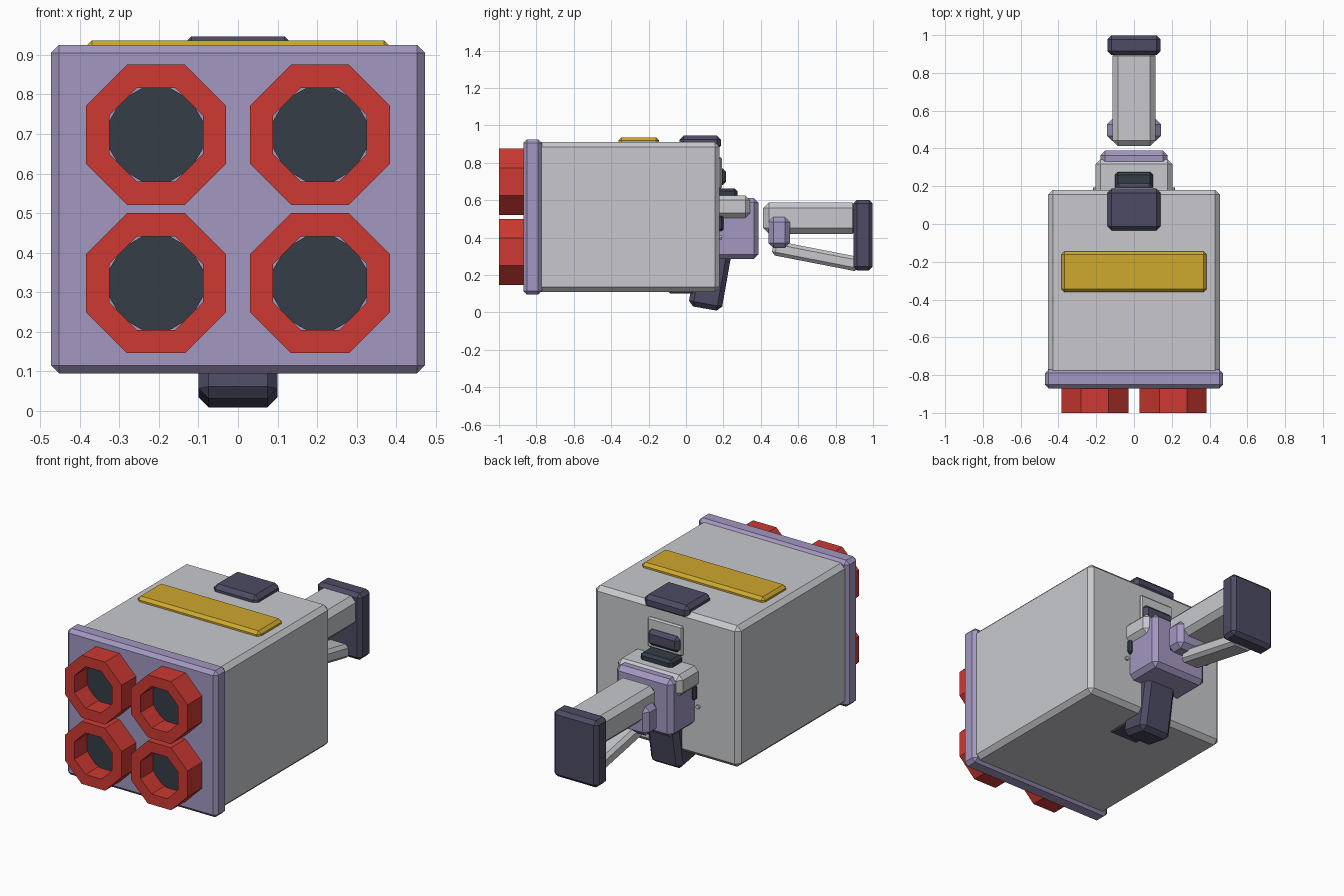
import bpy, bmesh, math
from mathutils import Matrix, Vector

if "Cube" in bpy.data.objects:
    bpy.data.objects.remove(bpy.data.objects["Cube"])


def material(name, r, g, b):
    m = bpy.data.materials.new(name)
    lin = [((c / 255 + 0.055) / 1.055) ** 2.4 for c in (r, g, b)]
    m.diffuse_color = (*lin, 1)
    m.use_nodes = True
    m.node_tree.nodes["Principled BSDF"].inputs["Base Color"].default_value = m.diffuse_color
    return m


GREY = material("light grey", 200, 201, 205)
LILAC = material("lilac", 163, 151, 192)
SLATE = material("dark violet", 77, 75, 99)
RED = material("red", 205, 57, 50)
GOLD = material("gold", 206, 168, 47)
BLACK = material("blue black", 54, 61, 71)


def finish(bm, name, mat):
    bmesh.ops.recalc_face_normals(bm, faces=bm.faces)
    me = bpy.data.meshes.new(name)
    bm.to_mesh(me)
    bm.free()
    me.materials.append(mat)
    ob = bpy.data.objects.new(name, me)
    bpy.context.collection.objects.link(ob)
    return ob


def box(name, mat, x, y, z, bevel=0.02, tilt=0):
    """Chamfered box from (min, max) ranges, tilted about its own x axis."""
    bm = bmesh.new()
    size = Vector((x[1] - x[0], y[1] - y[0], z[1] - z[0]))
    mid = Vector((x[0] + x[1], y[0] + y[1], z[0] + z[1])) / 2
    bmesh.ops.create_cube(bm, size=1, matrix=Matrix.Diagonal(size.to_4d()))
    if bevel:
        bmesh.ops.bevel(bm, geom=bm.edges[:], offset=bevel, segments=1,
                        affect='EDGES')
    bm.transform(Matrix.Translation(mid) @ Matrix.Rotation(math.radians(tilt), 4, 'X'))
    return finish(bm, name, mat)


def ring(name, mat, cx, cz, outer, inner, y0, y1, sides=8):
    """Open faceted tube along y, sized by apothem."""
    bm = bmesh.new()
    k = 1 / math.cos(math.pi / sides)
    loops = []
    for rad, y in ((outer, y0), (outer, y1), (inner, y1), (inner, y0)):
        loops.append([bm.verts.new((cx + rad * k * math.cos((i + .5) * math.tau / sides), y,
                                    cz + rad * k * math.sin((i + .5) * math.tau / sides)))
                      for i in range(sides)])
    for a in range(4):
        p, q = loops[a], loops[(a + 1) % 4]
        for i in range(sides):
            j = (i + 1) % sides
            bm.faces.new((p[i], p[j], q[j], q[i]))
    return finish(bm, name, mat)


def disc(name, mat, cx, cz, rad, y0, y1, sides=12):
    bm = bmesh.new()
    bmesh.ops.create_cone(bm, cap_ends=True, segments=sides, radius1=rad,
                          radius2=rad, depth=y1 - y0)
    bm.transform(Matrix.Translation((cx, (y0 + y1) / 2, cz))
                 @ Matrix.Rotation(math.pi / 2, 4, 'X')
                 @ Matrix.Rotation(math.pi / sides, 4, 'Z'))
    return finish(bm, name, mat)


def sym(w):
    return (-w, w)


# Main housing and front plate
box("housing", GREY, sym(0.455), (-0.80, 0.18), (0.11, 0.91), 0.025)
box("front_plate", LILAC, sym(0.472), (-0.87, -0.77), (0.095, 0.925), 0.02)

# Four launch tubes
for sx in (-1, 1):
    for cz in (0.698, 0.323):
        ring("tube_ring", RED, sx * 0.207, cz, 0.177, 0.118, -1.0, -0.865)
        disc("tube_bore", BLACK, sx * 0.207, cz, 0.124, -0.89, -0.86)

# Top details
box("top_stripe", GOLD, sym(0.385), (-0.36, -0.145), (0.885, 0.936), 0.016)
box("top_latch", SLATE, sym(0.14), (-0.035, 0.187), (0.87, 0.946), 0.022)

# Rear face details
box("rear_panel", GREY, sym(0.11), (0.165, 0.192), (0.66, 0.83), 0.008)
box("rear_catch", SLATE, sym(0.10), (0.16, 0.215), (0.68, 0.77), 0.02)
box("rear_pad", BLACK, sym(0.10), (0.16, 0.275), (0.60, 0.663), 0.015)
box("rear_bar", BLACK, sym(0.195), (0.165, 0.20), (0.435, 0.52), 0.01)
for sx in (-1, 1):
    disc("rear_bolt", GREY, sx * 0.205, 0.40, 0.012, 0.17, 0.192, 6)

# Receiver and grip
box("receiver_top", GREY, sym(0.203), (0.15, 0.342), (0.505, 0.625), 0.025)
box("receiver_block", LILAC, sym(0.178), (0.15, 0.388), (0.285, 0.612), 0.025)
box("grip", SLATE, sym(0.10), (0.04, 0.22), (0.018, 0.36), 0.026, -10)
box("grip_base", SLATE, sym(0.09), (-0.09, 0.08), (0.102, 0.13), 0.006)

# Shoulder stock
box("stock_tube", GREY, sym(0.115), (0.413, 0.92), (0.42, 0.587), 0.03)
box("stock_clamp", LILAC, sym(0.142), (0.44, 0.555), (0.345, 0.51), 0.027)
box("stock_strut", GREY, sym(0.065), (0.46, 0.93), (0.262, 0.34), 0.018, -11)
box("butt_pad", SLATE, sym(0.14), (0.895, 0.998), (0.224, 0.602), 0.02)
